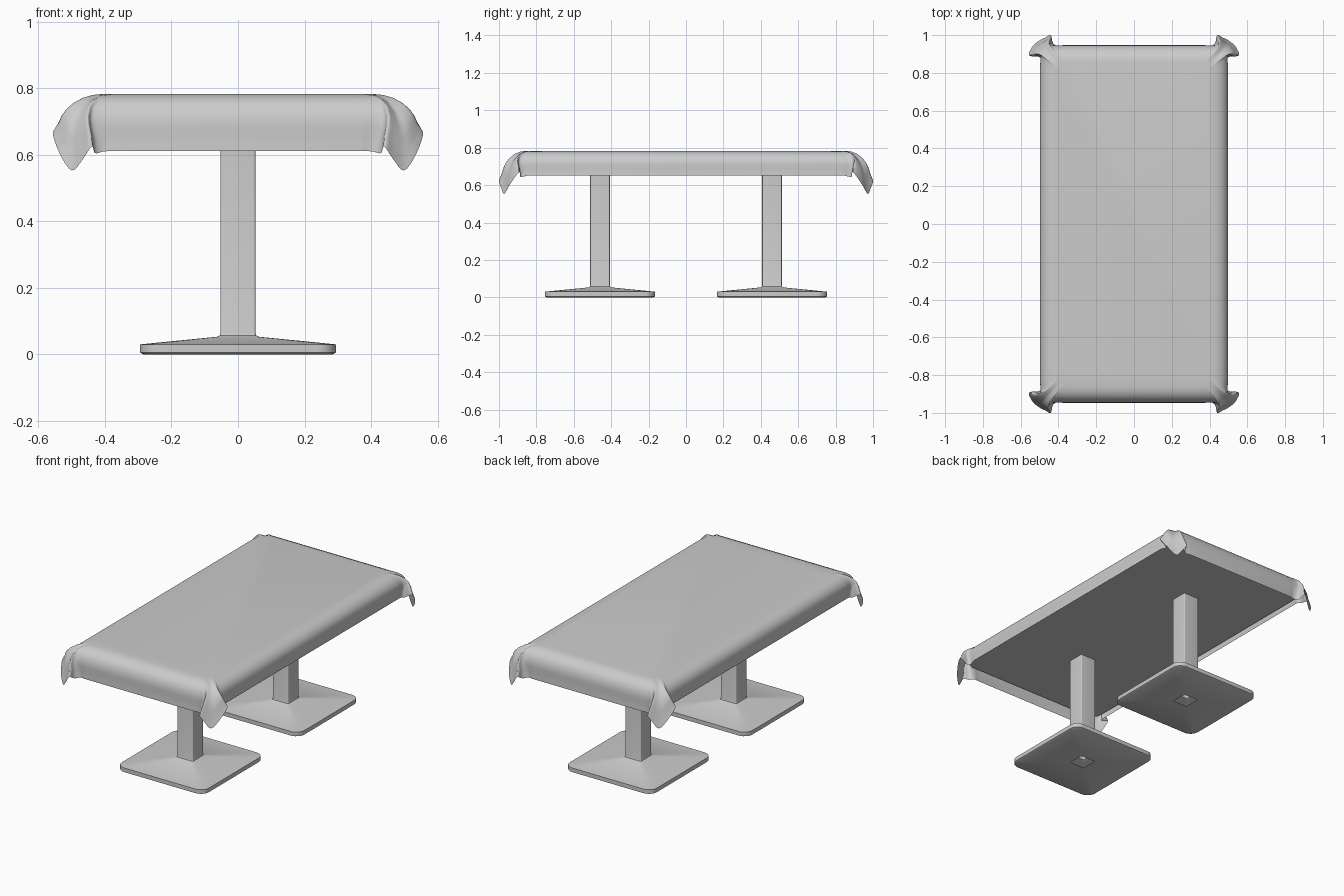
import bpy, math
from mathutils import Vector

if "Cube" in bpy.data.objects:
    bpy.data.objects.remove(bpy.data.objects["Cube"])


def skin(name, rings, cap_first=False, cap_last=False, angle=40):
    """Join equal-length closed rings of points into one smooth mesh."""
    n = len(rings[0])
    verts = [p for r in rings for p in r]
    faces = [(k*n + i, k*n + (i+1) % n, (k+1)*n + (i+1) % n, (k+1)*n + i)
             for k in range(len(rings) - 1) for i in range(n)]
    if cap_first:
        faces.append(tuple(range(n))[::-1])
    if cap_last:
        faces.append(tuple(range((len(rings)-1)*n, len(rings)*n)))
    me = bpy.data.meshes.new(name)
    me.from_pydata(verts, [], faces)
    ob = bpy.data.objects.new(name, me)
    bpy.context.collection.objects.link(ob)
    bpy.context.view_layer.objects.active = ob
    ob.select_set(True)
    bpy.ops.object.shade_smooth_by_angle(angle=math.radians(angle))
    ob.select_set(False)
    return ob


def four_corners(pts):
    """Repeat one +x +y corner around all four quadrants."""
    out = []
    for sx, sy in ((1, 1), (-1, 1), (-1, -1), (1, -1)):
        seq = pts if sx*sy > 0 else pts[::-1]
        out += [(sx*p[0], sy*p[1], p[2]) for p in seq]
    return out


def rounded(hx, hy, r, z, seg=6):
    pts = []
    for i in range(seg + 1):
        a = math.pi/2 * i/seg
        pts.append((hx - r + r*math.cos(a), hy - r + r*math.sin(a), z))
    return four_corners(pts)


def spline(ctrl, steps):
    c = [Vector(p) for p in ctrl]
    c = [2*c[0] - c[1]] + c + [2*c[-1] - c[-2]]
    out = []
    for i in range(1, len(c) - 2):
        p0, p1, p2, p3 = c[i-1:i+3]
        for s in range(steps):
            t = s/steps
            out.append(0.5*(2*p1 + (p2-p0)*t + (2*p0-5*p1+4*p2-p3)*t*t
                            + (3*p1-p0-3*p2+p3)*t**3))
    return out + [c[-2]]


# Tablecloth: rounded-rectangle rings that turn into a folded flap at each corner
TOP, HX, HY, R = 0.783, 0.498, 0.947, 0.05
hem = spline([(.498, .84, .652), (.492, .872, .645), (.507, .886, .645),
              (.556, .893, .67), (.537, .94, .605), (.50, .972, .553),
              (.468, .988, .585), (.44, 1.0, .625), (.43, .96, .605),
              (.405, .943, .61), (.37, .947, .612)], 4)


def cloth_ring(inset, drop, blend):
    x, y, n, pts = HX - inset, HY - inset, len(hem) - 1, []
    for i, h in enumerate(hem):
        u = i/n
        if u < .15:
            ys = .84 - inset
            px, py = x, ys + (y - R - ys)*u/.15
        elif u > .85:
            xs = .37 - inset
            px, py = xs + (x - R - xs)*(1 - u)/.15, y
        else:
            a = (u - .15)/.7*math.pi/2
            px, py = x - R + R*math.cos(a), y - R + R*math.sin(a)
        pts.append((px + (h.x - px)*blend, py + (h.y - py)*blend,
                    TOP - drop*(TOP - h.z)))
    return four_corners(pts)


profile = [(.09, 0, 0), (.06, .025, 0), (.035, .10, .06), (.015, .24, .2),
           (.003, .42, .4), (0, .58, .58), (.007, .75, .75), (.005, .88, .88),
           (0, 1, 1)]
skin("tablecloth", [cloth_ring(*p) for p in profile[::-1]], cap_last=True, angle=75)

# Table top under the cloth
skin("table_top", [rounded(.48, .925, .05, z) for z in (.67, .74)], True, True)

# Two pedestals: square post rising from a sloped square foot, hollow below
foot = [(.048, .004, 0), (.285, .05, 0), (.294, .055, .005), (.294, .055, .03),
        (.062, .012, .053), (.055, .008, .057), (.0525, .006, .066),
        (.0525, .006, .672)]
for name, y in (("front_pedestal", -.46), ("back_pedestal", .46)):
    ob = skin(name, [rounded(h, h, r, z) for h, r, z in foot], angle=40)
    ob.location.y = y
